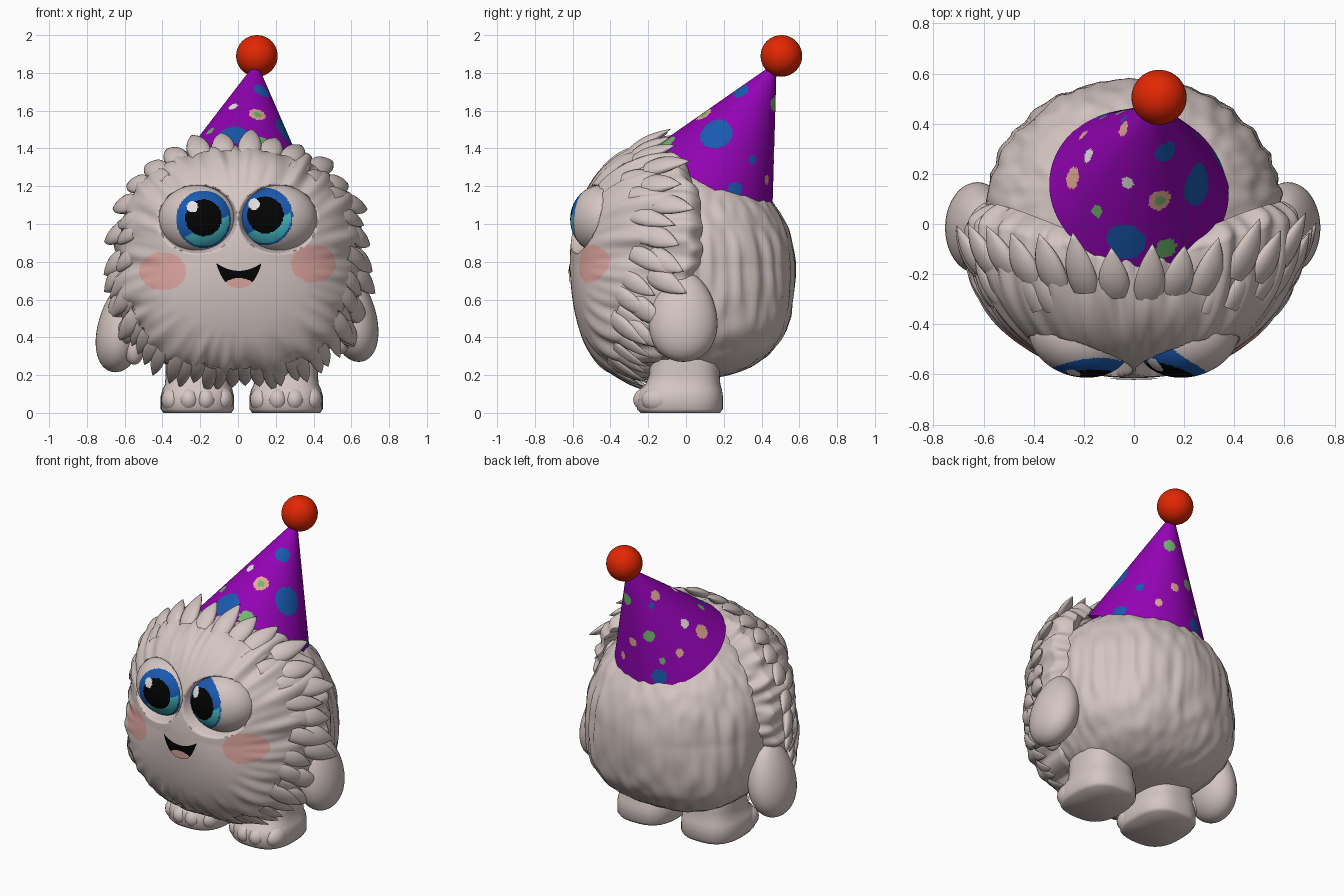
import bpy, bmesh, random
from math import sin, cos, pi, radians, hypot, atan2, asin, copysign
from mathutils import Vector, noise

random.seed(4)
cube = bpy.data.objects.get("Cube")
if cube:
    bpy.data.objects.remove(cube, do_unlink=True)


def material(name, rgb):
    m = bpy.data.materials.new(name)
    m.use_nodes = True
    m.diffuse_color = (*rgb, 1)
    m.node_tree.nodes["Principled BSDF"].inputs["Base Color"].default_value = (*rgb, 1)
    return m


FUR = material("fur_cream", (0.66, 0.56, 0.54))
PURPLE = material("hat_purple", (0.29, 0.001, 0.45))
RED = material("pompom_red", (0.76, 0.02, 0.001))
BLUE = material("blue", (0.01, 0.10, 0.43))
TEAL = material("teal", (0.06, 0.50, 0.58))
BLACK = material("black", (0.001, 0.001, 0.001))
PINK = material("blush_pink", (0.73, 0.38, 0.35))
GREEN = material("green", (0.16, 0.46, 0.15))
WHITE = material("white", (0.80, 0.76, 0.76))
PEACH = material("peach", (0.76, 0.39, 0.29))


def finish(name, bm, mats, rule=None, recalc=True):
    if recalc:
        bmesh.ops.recalc_face_normals(bm, faces=bm.faces)
    if rule:
        for face in bm.faces:
            face.material_index = mats.index(rule(face.calc_center_median()))
    mesh = bpy.data.meshes.new(name)
    bm.to_mesh(mesh)
    bm.free()
    for m in mats:
        mesh.materials.append(m)
    mesh.polygons.foreach_set("use_smooth", [True] * len(mesh.polygons))
    mesh.set_sharp_from_angle(angle=radians(60))
    obj = bpy.data.objects.new(name, mesh)
    bpy.context.collection.objects.link(obj)


def add_grid(bm, f, nu, nv, wrap=True):
    """Surface f(u, v) with u, v in 0..1; u goes round when wrapped."""
    rows = [[bm.verts.new(f(i / nu, j / nv)) for i in range(nu if wrap else nu + 1)]
            for j in range(nv + 1)]
    for a, b in zip(rows, rows[1:]):
        for i in range(nu):
            k = (i + 1) % len(a)
            bm.faces.new((a[i], a[k], b[k], b[i]))


def grid(name, f, nu, nv, mats, rule=None, wrap=True):
    bm = bmesh.new()
    add_grid(bm, f, nu, nv, wrap)
    bmesh.ops.remove_doubles(bm, verts=bm.verts, dist=1e-5)
    finish(name, bm, mats, rule, wrap)


def unit(u, v):
    a, b = 2 * pi * u, pi * (v - 0.5)
    return cos(a) * cos(b), sin(a) * cos(b), sin(b)


def ellipsoid(name, c, r, mats, rule=None, turn=0, n=32):
    def f(u, v):
        p = Vector([k * s for k, s in zip(unit(u, v), r)])
        return Vector(c) + Vector((p.x * cos(turn) - p.y * sin(turn),
                                   p.x * sin(turn) + p.y * cos(turn), p.z))
    grid(name, f, n, n // 2, mats, rule)


# Body with vertical strands of fur
def body(u, v):
    a, b, c = unit(u, v)
    p = 2 if c > 0 else 2 - 0.6 * max(c * 2, -1)
    s = 1 / (abs(a) ** p + abs(b) ** p + abs(c) ** p) ** (1 / p)
    s += 0.03 * (1 - c * c) * noise.noise(Vector((a * 11, b * 11, c * 1.2)))
    return a * s * 0.6, b * s * (0.58 if b > 0 else 0.5), 0.77 + c * s * (0.56 if c > 0 else 0.59)


grid("body", body, 180, 80, [FUR])

# Face hood: a shell whose rim flares over the body, with eye sockets
MID = 0.8
EYE_X, EYE_Z, EYE_W, EYE_H = 0.212, 1.025, 0.208, 0.182


def rim(th):
    p = 2.5
    return 1 / (abs(cos(th) / 0.65) ** p + abs(sin(th) / 0.61) ** p) ** (1 / p)


def hood_point(th, t):
    low, high = max(0, -sin(th)), max(0, sin(th))
    edge = -0.2 * low - 0.15 * high ** 4
    c = cos(t * pi / 2)
    depth = 0.615 + edge
    y = edge - depth * (abs(c) ** (0.85 - 0.25 * low) if c > 0 else 0.3 * c)
    r = rim(th) * sin(t * pi / 2)
    return Vector((r * cos(th), y, MID + r * sin(th)))


def hood(u, v):
    th, t = 2 * pi * u, 1.3 * v
    p = hood_point(th, t)
    amp = 0.045 * max(0, min(1, (t - 0.4) * 2))
    n = noise.noise(Vector((cos(th) * 10, sin(th) * 10, t * 2)))
    q = p + (p - Vector((0, -0.1, MID))).normalized() * n * amp
    d = hypot((abs(p.x) - EYE_X) / EYE_W, (p.z - EYE_Z) / EYE_H)
    if t < 0.9:
        q.y += 0.11 * max(0, min(1, (1 - d) * 6))
    return q


def blush(p):
    side = hypot((p.x - 0.4) / 0.118, (p.z - 0.79) / 0.1) < 1
    other = hypot((p.x + 0.4) / 0.125, (p.z - 0.75) / 0.1) < 1
    return PINK if p.y < -0.2 and (side or other) else FUR


grid("face_hood", hood, 260, 120, [FUR, PINK], blush)


# Pointed fur tufts in overlapping rows
def tuft(bm, base, along, out, length, width, thick):
    along = along.normalized()
    side = along.cross(out).normalized()
    up = side.cross(along)

    def f(u, v):
        w = (0.75 + 0.9 * v) * (1 - v ** 1.6) ** 1.1
        a = 2 * pi * u
        return (base + along * length * v - up * 0.2 * length * v * v
                + side * cos(a) * w * width + up * sin(a) * w * thick)
    add_grid(bm, f, 12, 10)


def tuft_row(name, t, count, start, end, length, width, thick, lift):
    bm = bmesh.new()
    for i in range(count):
        th = radians(start + (end - start) * (i + random.uniform(-0.2, 0.2)) / (count - 1))
        base = hood_point(th, t + random.uniform(-0.03, 0.03))
        along = (hood_point(th, t + 0.02) - hood_point(th, t - 0.02)).normalized()
        out = (base - Vector((0, -0.1, MID))).normalized()
        radial = Vector((cos(th), 0, sin(th)))
        along = along * 0.75 + radial * lift + Vector((0, 0, -0.4 * abs(cos(th))))
        tuft(bm, base - out * thick * 0.65, along, out,
             length * random.uniform(0.85, 1.15), width, thick)
    bmesh.ops.remove_doubles(bm, verts=bm.verts, dist=1e-5)
    finish(name, bm, [FUR])


tuft_row("rim_tufts", 0.84, 22, -30, 210, 0.23, 0.072, 0.036, 0.5)
tuft_row("left_cheek_tufts", 0.71, 9, -28, 58, 0.24, 0.06, 0.028, 0.22)
tuft_row("right_cheek_tufts", 0.71, 9, 122, 208, 0.24, 0.06, 0.028, 0.22)
tuft_row("beard_tufts", 0.74, 24, 200, 340, 0.24, 0.045, 0.014, 0)


# Eyes: bulging balls with painted iris, pupil and glint
def make_eye(side, cx, cz):
    def paint(p):
        dx, dz = p.x - cx, p.z - cz
        d = hypot(dx / 0.145, dz / 0.152)
        if p.y > -0.44 or d > 1:
            return FUR
        if hypot(dx + 0.06, dz - 0.065) < 0.03:
            return WHITE
        if hypot(dx, dz - 0.008) < 0.097:
            return BLACK
        return TEAL if dx * 0.5 - dz > 0.045 and d < 0.93 else BLUE
    ellipsoid("left_eye" if side > 0 else "right_eye", (side * EYE_X, -0.445, EYE_Z),
              (EYE_W + 0.002, 0.165, EYE_H), [FUR, BLUE, TEAL, BLACK, WHITE], paint,
              side * radians(14), 180)


make_eye(1, 0.145, 1.04)
make_eye(-1, -0.182, 1.025)


# Smiling mouth laid on the hood, with a tongue
def mouth(u, v):
    k = 2 * u - 1
    x = 0.005 + 0.118 * k
    top, bottom = 0.752 + 0.04 * k * k, 0.662 + 0.122 * abs(k) ** 2.8
    z = bottom + (top - bottom) * v
    th = atan2(z - MID, x)
    t = asin(hypot(x, z - MID) / rim(th)) * 2 / pi
    return hood_point(th, t) + Vector((0, -0.007, 0))


def tongue(p):
    return PINK if hypot((p.x - 0.005) / 0.088, (p.z - 0.66) / 0.054) < 1 else BLACK


grid("mouth", mouth, 60, 30, [BLACK, PINK], tongue, wrap=False)


# Arms hang at the sides, one a little lower
def make_arm(side, word, cx, cz):
    def f(u, v):
        a, b, c = unit(u, v)
        w = 1 - 0.15 * c
        return side * (cx - 0.03 * c + 0.125 * a * w), -0.015 + 0.18 * b * w, cz + 0.24 * c
    grid(word + "_arm", f, 40, 24, [FUR])
    ellipsoid(word + "_thumb", (side * (cx - 0.07), -0.12, cz - 0.11), (0.055, 0.06, 0.09), [FUR])


make_arm(1, "left", 0.61, 0.51)
make_arm(-1, "right", 0.62, 0.455)

# Legs: rounded columns on flat feet with toes; rows are height, half width, front, back
LEG = [(0, 0, 0, 0), (0, 0.18, -0.24, 0.18), (0.02, 0.194, -0.26, 0.195), (0.09, 0.194, -0.262, 0.195),
       (0.125, 0.185, -0.245, 0.19), (0.15, 0.172, -0.215, 0.182), (0.2, 0.168, -0.195, 0.178),
       (0.28, 0.168, -0.19, 0.175), (0.5, 0.15, -0.17, 0.16)]
for word, cx in (("left", 0.255), ("right", -0.215)):
    def leg(u, v):
        z, w, front, back = LEG[round(v * (len(LEG) - 1))]
        a, b = cos(2 * pi * u), sin(2 * pi * u)
        a, b = (copysign(abs(k) ** 0.75, k) for k in (a, b))
        return cx + w * a, (front + back) / 2 + (back - front) / 2 * b, z
    grid(word + "_leg", leg, 48, len(LEG) - 1, [FUR])
    for i in range(4):
        k = i - 1.5
        ellipsoid(f"{word}_toe_{i + 1}", (cx + 0.088 * k, -0.2 + 0.022 * k * k, 0.07),
                  (0.06, 0.085, 0.068), [FUR], n=20)

# Party hat: tilted cone with painted spots (angle, height, radius, colour)
BASE, TIP, RAD = Vector((0.02, 0.14, 1.23)), Vector((0.095, 0.47, 1.84)), 0.36
AXIS = (TIP - BASE).normalized()
ACROSS = (Vector((1, 0, 0)) - AXIS * AXIS.x).normalized()
BACK = AXIS.cross(ACROSS)
SPOTS = [(-76, .42, .022, GREEN), (-76, .42, .045, PEACH), (-102, .15, .078, BLUE),
         (-72, .11, .045, GREEN), (-133, .24, .025, GREEN), (-117, .5, .025, WHITE),
         (-26, .36, .085, BLUE), (-60, .71, .045, BLUE), (178, .7, .03, PEACH),
         (-171, .21, .042, PEACH), (180, .37, .028, WHITE), (148, .22, .025, PEACH),
         (23, .07, .04, BLUE), (33, .32, .024, BLUE), (63, .22, .025, PEACH),
         (70, .74, .035, GREEN), (115, .1, .048, BLUE), (125, .22, .02, GREEN),
         (118, .44, .035, GREEN), (85, .39, .028, PEACH), (150, .66, .018, BLUE)]


def hat(u, v):
    a = 2 * pi * u
    return BASE.lerp(TIP, v) + (ACROSS * cos(a) + BACK * sin(a)) * RAD * (1 - v * 0.97)


def spots(p):
    q = p - BASE
    h = q.dot(AXIS) / (TIP - BASE).length
    a = atan2(q.dot(BACK), q.dot(ACROSS))
    for angle, height, r, colour in SPOTS:
        turn = (a - radians(angle) + pi) % (2 * pi) - pi
        if hypot(turn * RAD * (1 - h), (h - height) * 0.75) < r:
            return colour
    return PURPLE


grid("party_hat", hat, 160, 90, [PURPLE, BLUE, GREEN, PEACH, WHITE], spots)
ellipsoid("hat_pompom", (0.1, 0.505, 1.89), (0.11, 0.11, 0.11), [RED], n=48)
